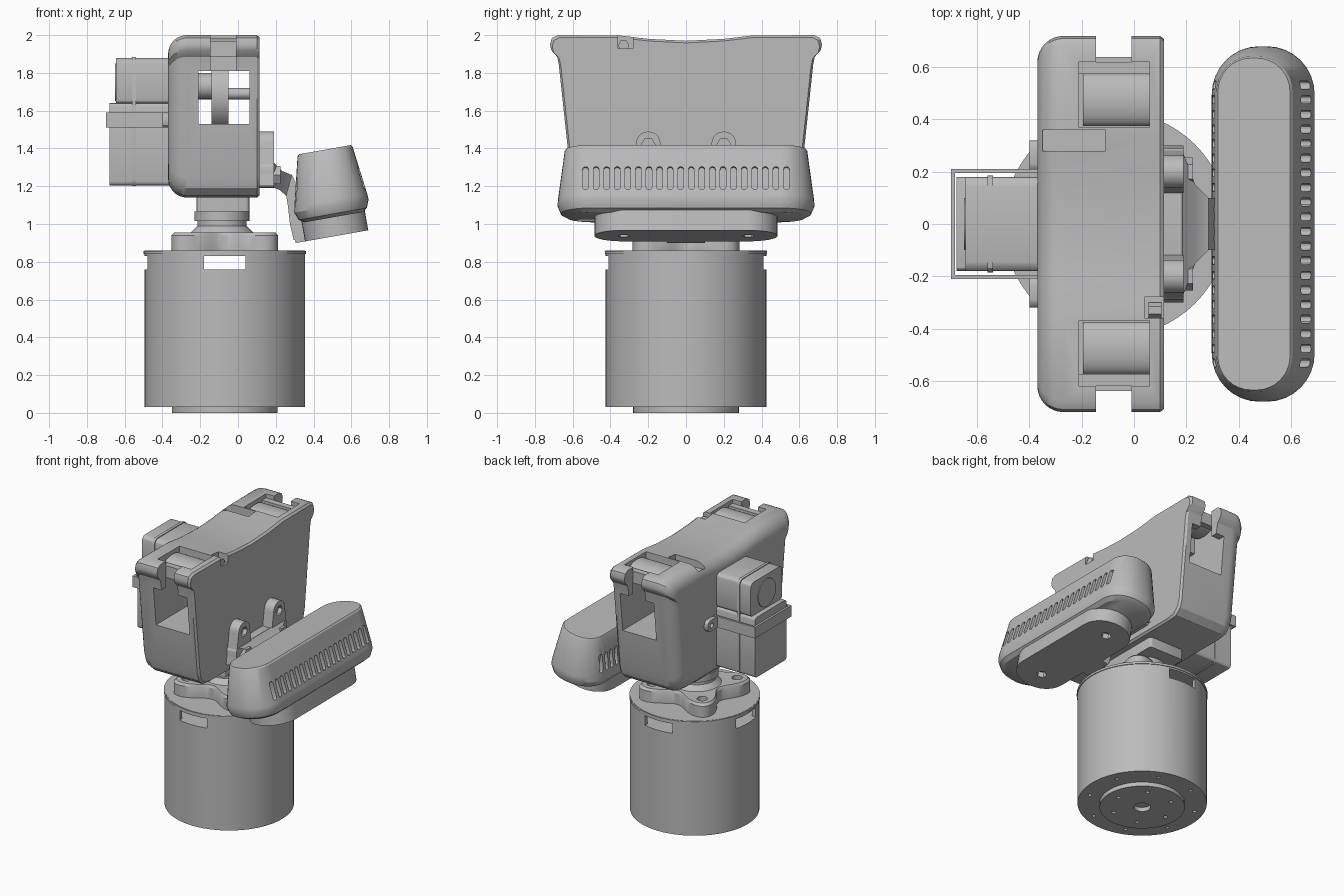
import bpy, bmesh
from math import sin, cos, pi, radians
from mathutils import Matrix, Vector

default = bpy.data.objects.get("Cube")
if default:
    bpy.data.objects.remove(default, do_unlink=True)

grey = bpy.data.materials.new("plain grey")
grey.use_nodes = True
grey.diffuse_color = (0.5, 0.5, 0.5, 1)
grey.node_tree.nodes["Principled BSDF"].inputs["Base Color"].default_value = (0.5, 0.5, 0.5, 1)

parts = []
CX = -0.07                                  # turntable axis
TILT = Matrix.Translation((0.5, 0, 1.035)) @ Matrix.Rotation(radians(-10), 4, 'Y')
SIDES = (-1, 1)


def finish(name, bm, matrix=None):
    if matrix:
        bm.transform(matrix)
    bmesh.ops.recalc_face_normals(bm, faces=bm.faces)
    mesh = bpy.data.meshes.new(name)
    bm.to_mesh(mesh)
    bm.free()
    mesh.materials.append(grey)
    obj = bpy.data.objects.new(name, mesh)
    bpy.context.scene.collection.objects.link(obj)
    parts.append(obj)
    return obj


def box(name, x, y, z, bevel=0, axis=None, matrix=None):
    """Box from ranges; bevel all edges or only those along one axis."""
    bm = bmesh.new()
    bmesh.ops.create_cube(bm, size=1)
    for v in bm.verts:
        v.co = [r[0] + (c + 0.5) * (r[1] - r[0]) for c, r in zip(v.co, (x, y, z))]
    if bevel:
        edges = [e for e in bm.edges if axis is None or
                 abs((e.verts[0].co - e.verts[1].co).normalized()[axis]) > 0.9]
        bmesh.ops.bevel(bm, geom=edges, offset=bevel, segments=3, profile=0.5, affect='EDGES')
    return finish(name, bm, matrix)


def cylinder(name, r, center, depth, axis='Z', r2=None, sides=48, scale=(1, 1, 1), matrix=None):
    bm = bmesh.new()
    bmesh.ops.create_cone(bm, cap_ends=True, segments=sides, radius1=r,
                          radius2=r if r2 is None else r2, depth=depth)
    turn = {'X': Matrix.Rotation(pi / 2, 4, 'Y'), 'Y': Matrix.Rotation(pi / 2, 4, 'X'),
            'Z': Matrix.Identity(4)}[axis]
    bm.transform(Matrix.Translation(center) @ Matrix.Diagonal((*scale, 1)) @ turn)
    return finish(name, bm, matrix)


def loft(name, rings, matrix=None):
    """Skin a list of equal-length point rings and cap both ends."""
    bm = bmesh.new()
    loops = [[bm.verts.new(p) for p in ring] for ring in rings]
    n = len(loops[0])
    for a, b in zip(loops, loops[1:]):
        for i in range(n):
            bm.faces.new((a[i], a[(i + 1) % n], b[(i + 1) % n], b[i]))
    bm.faces.new(loops[0])
    bm.faces.new(loops[-1])
    return finish(name, bm, matrix)


def cut(obj, cutters):
    bpy.context.view_layer.objects.active = obj
    for c in cutters:
        mod = obj.modifiers.new("cut", 'BOOLEAN')
        mod.operation, mod.solver, mod.object = 'DIFFERENCE', 'EXACT', c
        bpy.ops.object.modifier_apply(modifier=mod.name)
        parts.remove(c)
        bpy.data.objects.remove(c, do_unlink=True)


def rounded(hx, hy, r, z, cx=0, steps=8):
    """Rounded rectangle ring at height z."""
    ring = []
    for k, (sx, sy) in enumerate(((1, 1), (-1, 1), (-1, -1), (1, -1))):
        for i in range(steps + 1):
            a = (k + i / steps) * pi / 2
            ring.append((cx + sx * (hx - r) + r * cos(a), sy * (hy - r) + r * sin(a), z))
    return ring


# Base drum with a hollow top, windows and a screw circle underneath
drum = cylinder("base_drum", 0.425, (CX, 0, 0.445), 0.83, sides=64)
cutters = [cylinder("c", 0.4, (CX, 0, 0.795), 0.07, sides=64),
           box("c", (-0.18, 0.04), (-0.6, 0.6), (0.76, 0.83)),
           box("c", (-0.6, -0.3), (-0.11, 0.11), (0.76, 0.83))]
for i in range(8):
    a = (i + 0.5) * pi / 4
    cutters.append(cylinder("c", 0.012, (CX + 0.36 * cos(a), 0.36 * sin(a), 0.03), 0.06, sides=12))
cut(drum, cutters)
cylinder("drum_rim", 0.43, (CX, 0, 0.85), 0.016, sides=64)
disc = cylinder("base_disc", 0.28, (CX, 0, 0.02), 0.04)
cutters = [cylinder("c", 0.055, (CX, 0, 0), 0.07, sides=24)]
for i in range(6):
    a = i * pi / 3
    cutters.append(cylinder("c", 0.014, (CX + 0.2 * cos(a), 0.2 * sin(a), 0), 0.05, sides=12))
cut(disc, cutters)

# Four-lobed hub plate with screw holes
lobes = []
for i in range(96):
    a = i * pi / 48
    w = (0.5 - 0.5 * cos(4 * a)) ** 1.3
    r = 0.2 + 0.17 * w
    lobes.append((r * cos(a), r * sin(a)))
hub = loft("hub_plate", [[(CX + s * x, s * y, z) for x, y in lobes]
                         for s, z in ((1, 0.855), (1, 0.94), (0.95, 0.956))])
cut(hub, [cylinder("c", 0.035, (CX + sx * 0.2, sy * 0.2, 0.95), 0.08, sides=16)
          for sx in SIDES for sy in SIDES])

# Neck and mounting plate
cylinder("neck_flare", 0.17, (-0.085, 0, 0.97), 0.04, r2=0.13)
cylinder("neck_post", 0.13, (-0.085, 0, 1.01), 0.1)
cylinder("neck_collar", 0.145, (-0.085, 0, 1.04), 0.05)
box("mount_plate", (-0.22, 0.06), (-0.24, 0.24), (1.065, 1.16), 0.02, axis=2)

# Head housing: flared side profile, rounded on its -x side
half = [(0.2, 1.98), (0.35, 1.998), (0.68, 2.0), (0.71, 1.985), (0.72, 1.95), (0.713, 1.92),
        (0.682, 1.885), (0.673, 1.84), (0.61, 1.25), (0.593, 1.19), (0.55, 1.15), (0.48, 1.14)]
profile = [(0, 1.97)] + half + [(-y, z) for y, z in reversed(half)]
R = 0.1
sections = [(-0.37 + R * (1 - cos(a)), R * (1 - sin(a)))
            for a in [i * pi / 16 for i in range(9)]]
sections += [(0.1, 0), (0.115, 0.012)]
housing = loft("head_housing", [[(x, y * (1 - d / 0.72), 1.57 + (z - 1.57) * (1 - d / 0.43))
                                 for y, z in profile] for x, d in sections])
cutters = [box("c", (-0.21, 0.06), (-0.9, 0.9), (1.53, 1.81)),
           box("c", (-0.35, -0.11), (0.28, 0.36), (1.94, 2.1)),
           box("c", (0.04, 0.2), (-0.36, -0.28), (1.93, 2.1))]
for s in SIDES:
    ends, pocket = sorted((s * 0.61, s * 0.9)), sorted((s * 0.37, s * 0.62))
    cutters += [box("c", (-0.145, -0.01), ends, (1.75, 2.1)),
                box("c", (-0.21, 0.06), pocket, (1.75, 2.1))]
cut(housing, cutters)
cylinder("housing_screw", 0.03, (0.08, -0.33, 1.945), 0.05, 'X', sides=6)

# Rollers and cross bars in the top pockets
for s, side in zip(SIDES, ("front", "back")):
    cylinder(side + "_roller", 0.1, (-0.065, s * 0.475, 1.935), 0.26, 'X', scale=(1, 1, 0.48))
    box(side + "_cross_bar", (-0.215, 0.065), sorted((s * 0.575, s * 0.62)), (1.885, 1.97))

# Drive wheel and shaft inside the housing
cylinder("drive_wheel", 0.2, (-0.095, 0, 1.69), 0.09, 'X')
cylinder("wheel_boss", 0.07, (-0.18, 0, 1.73), 0.08, 'X', sides=24)
cylinder("wheel_shaft", 0.03, (-0.07, 0, 1.69), 0.3, 'X', sides=24)

# Motor with its stacked body and strap
box("motor_upper_body", (-0.645, -0.36), (-0.18, 0.18), (1.63, 1.88), 0.035, axis=0)
box("motor_lower_body", (-0.68, -0.36), (-0.18, 0.18), (1.205, 1.64), 0.02, axis=0)
box("motor_middle_plate", (-0.56, -0.54), (-0.185, 0.185), (1.2, 1.885), 0.035, axis=0)
cylinder("motor_boss", 0.1, (-0.645, 0, 1.75), 0.012, 'X')
box("strap_face", (-0.7, -0.685), (-0.21, 0.21), (1.51, 1.59))
for s, side in zip(SIDES, ("front", "back")):
    box(side + "_strap_arm", (-0.7, -0.36), sorted((s * 0.195, s * 0.21)), (1.51, 1.59))
    tab = box(side + "_strap_tab", (-0.4, -0.365), sorted((s * 0.2, s * 0.32)),
              (1.51, 1.59), 0.03, axis=0)
    cut(tab, [cylinder("c", 0.018, (-0.38, s * 0.275, 1.55), 0.1, 'X', sides=16)])

# Bracket plate, lugs and arm carrying the sensor
box("bracket_plate", (0.105, 0.19), (-0.29, 0.29), (1.19, 1.32), 0.02, axis=0)
for s, side in zip(SIDES, ("front", "back")):
    arc = [(0.065 * cos(i * pi / 10), 1.425 + 0.065 * sin(i * pi / 10)) for i in range(11)]
    outline = arc + [(-0.1, 1.2), (0.1, 1.2)]
    lug = loft(side + "_bracket_lug", [[(x, s * 0.2 + y, z) for y, z in outline]
                                       for x in (0.105, 0.19)])
    cut(lug, [cylinder("c", 0.036, (0.19, s * 0.2, 1.42), 0.06, 'X', sides=6)])
    cylinder(side + "_lug_bolt", 0.055, (0.2, s * 0.2, 1.26), 0.05, 'X', sides=6)
arm = [((0.17, 1.2), (0.185, 1.33), 0.28), ((0.22, 1.18), (0.235, 1.28), 0.15),
       ((0.255, 1.15), (0.285, 1.26), 0.1), ((0.265, 1.09), (0.32, 1.19), 0.1),
       ((0.275, 1.0), (0.335, 1.03), 0.1), ((0.295, 0.915), (0.36, 0.93), 0.1)]
loft("bracket_arm", [[(a[0], -w, a[1]), (a[0], w, a[1]), (b[0], w, b[1]), (b[0], -w, b[1])]
                     for a, b, w in arm])
box("arm_foot", (-0.215, -0.08), (-0.1, 0.1), (-0.1, -0.01), matrix=TILT)

# Tilted sensor foot with two screw recesses
foot = loft("sensor_foot", [rounded(0.17, 0.485, 0.165, z, 0.005) for z in (-0.1, 0.01)], TILT)
cut(foot, [cylinder("c", 0.035, (0, s * 0.33, -0.1), 0.08, sides=6, matrix=TILT) for s in SIDES])

# Sensor body, tapered to the top, with vents on both long faces
layers = [(0.155, 0.63, 0, 0.005), (0.183, 0.662, 0.018, 0.005), (0.2, 0.68, 0.06, 0.005),
          (0.196, 0.678, 0.09, 0.007), (0.148, 0.642, 0.35, 0.022), (0.14, 0.635, 0.36, 0.022)]
sensor = loft("sensor_body", [rounded(hx, hy, hx * 0.92, z, cx) for hx, hy, z, cx in layers], TILT)
vents = []
for i in range(20):
    y = (i - 9.5) * 0.056
    for x in ((0.155, 0.26), (-0.26, -0.14)):
        vents.append(box("c", x, (y - 0.015, y + 0.015), (0.115, 0.24), 0.013, 0, TILT))
cut(sensor, vents)

# Smooth shading with sharp edges kept
bpy.ops.object.select_all(action='DESELECT')
for obj in parts:
    obj.select_set(True)
bpy.context.view_layer.objects.active = parts[0]
bpy.ops.object.shade_smooth_by_angle(angle=radians(30))
